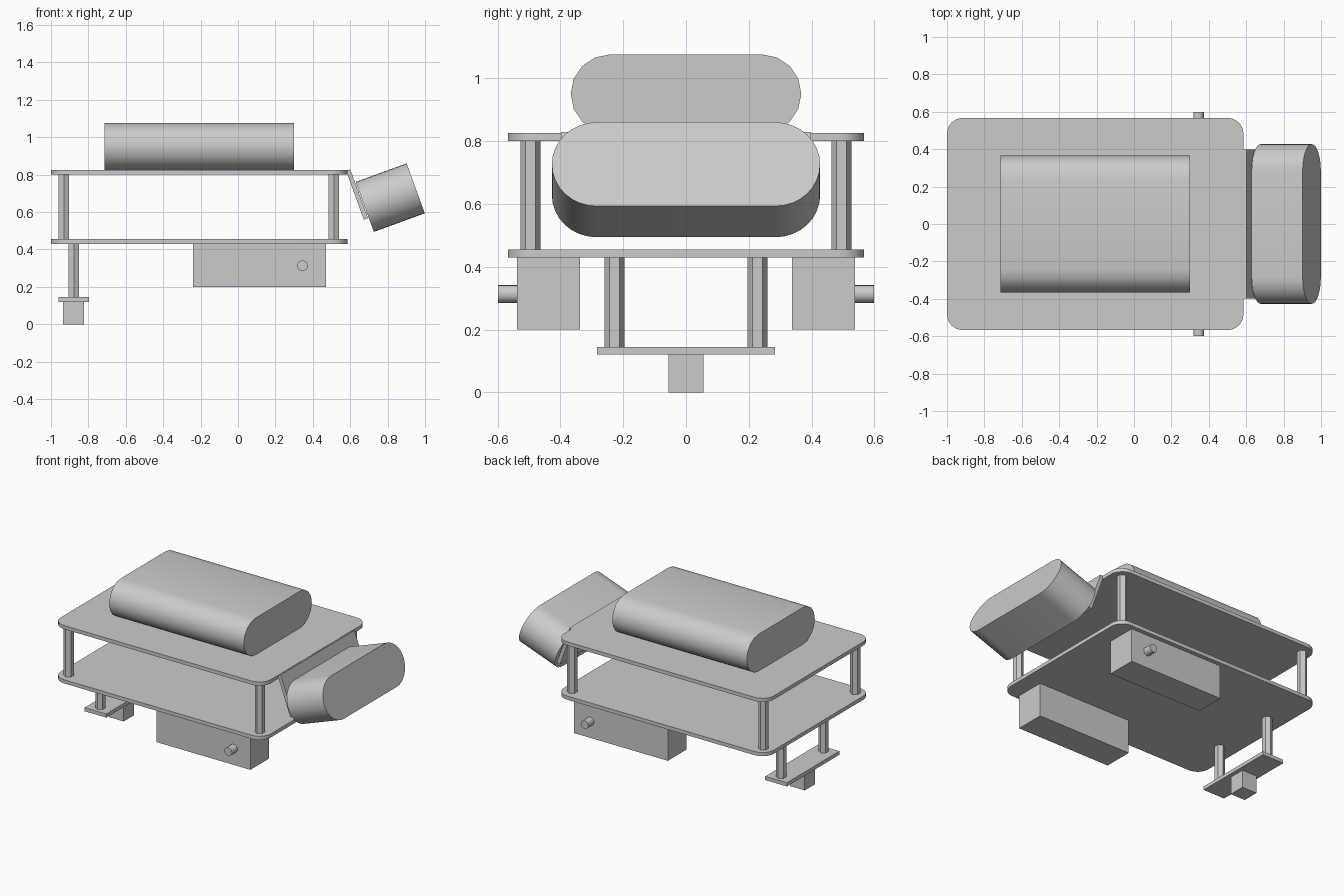
import bpy, bmesh, math
from mathutils import Matrix, Vector

if "Cube" in bpy.data.objects:
    bpy.data.objects.remove(bpy.data.objects["Cube"], do_unlink=True)

GREY = (0.6, 0.6, 0.6, 1)
grey = bpy.data.materials.new("plain grey")
grey.use_nodes = True
grey.diffuse_color = GREY
grey.node_tree.nodes["Principled BSDF"].inputs["Base Color"].default_value = GREY


def rounded(w, h, r, steps):
    """Outline of a rectangle w by h with corner radius r."""
    pts = []
    for k, (sx, sy) in enumerate([(1, 1), (-1, 1), (-1, -1), (1, -1)]):
        for i in range(steps + 1):
            a = math.pi / 2 * (k + i / steps)
            pts.append((sx * (w / 2 - r) + r * math.cos(a),
                        sy * (h / 2 - r) + r * math.sin(a)))
    return pts


def polygon(r, sides):
    """Regular outline with corners on the second axis."""
    return [(r * math.sin(2 * math.pi * i / sides), r * math.cos(2 * math.pi * i / sides))
            for i in range(sides)][::-1]


def prism(name, outline, depth, centre, turn=Matrix(), smooth=False):
    """Extrude an outline along local z, centred, then turn and place it."""
    bm = bmesh.new()
    base = bm.faces.new([bm.verts.new((x, y, -depth / 2)) for x, y in outline])
    out = bmesh.ops.extrude_face_region(bm, geom=[base])
    top = [g for g in out["geom"] if isinstance(g, bmesh.types.BMVert)]
    bmesh.ops.translate(bm, verts=top, vec=(0, 0, depth))
    bmesh.ops.remove_doubles(bm, verts=bm.verts, dist=1e-5)
    bmesh.ops.recalc_face_normals(bm, faces=bm.faces)
    bm.transform(turn)
    me = bpy.data.meshes.new(name)
    bm.to_mesh(me)
    bm.free()
    me.materials.append(grey)
    ob = bpy.data.objects.new(name, me)
    ob.location = centre
    bpy.context.collection.objects.link(ob)
    if smooth:
        bpy.ops.object.select_all(action="DESELECT")
        ob.select_set(True)
        bpy.context.view_layer.objects.active = ob
        bpy.ops.object.shade_smooth_by_angle(angle=math.radians(30))
    return ob


def box(name, lo, hi, turn=Matrix()):
    lo, hi = Vector(lo), Vector(hi)
    x, y, z = (hi - lo) / 2
    return prism(name, [(x, y), (-x, y), (-x, -y), (x, -y)], 2 * z, (lo + hi) / 2, turn)


# Local z -> x, local x -> y, local y -> z
ALONG_X = Matrix(((0, 0, 1, 0), (1, 0, 0, 0), (0, 1, 0, 0), (0, 0, 0, 1)))
TILT = Matrix.Rotation(math.radians(-20), 4, "Y")

# Two chassis decks
for name, z in (("lower_deck", 0.4425), ("upper_deck", 0.8125)):
    prism(name, rounded(1.585, 1.134, 0.085, 8), 0.025, (-0.2075, 0, z), smooth=True)

# Hexagonal standoffs
hexagon = polygon(0.032, 6)
for side, s in (("left", 1), ("right", -1)):
    prism(f"rear_standoff_{side}", hexagon, 0.345, (-0.931, s * 0.495, 0.6275))
    prism(f"front_standoff_{side}", hexagon, 0.345, (0.512, s * 0.495, 0.6275))
    prism(f"caster_standoff_{side}", hexagon, 0.285, (-0.878, s * 0.228, 0.2875))

    # Motor with its output shaft
    y0, y1 = sorted((s * 0.337, s * 0.538))
    box(f"motor_{side}", (-0.24, y0, 0.20), (0.47, y1, 0.43))
    prism(f"motor_shaft_{side}", polygon(0.028, 24), 0.061, (0.345, s * 0.5685, 0.313),
          Matrix.Rotation(math.pi / 2, 4, "X"), True)

# Caster
box("caster_plate", (-0.959, -0.283, 0.12), (-0.796, 0.283, 0.145))
box("caster_block", (-0.935, -0.056, 0), (-0.823, 0.056, 0.12))

# Battery pack on the upper deck
prism("battery_pack", rounded(0.734, 0.251, 0.1255, 4), 1.015, (-0.2075, 0, 0.9505),
      ALONG_X, True)

# Tilted sensor housing on its bracket
box("sensor_bracket", (0.6245, -0.398, 0.555), (0.6485, 0.398, 0.833), TILT)
prism("sensor_housing", rounded(0.854, 0.284, 0.142, 8), 0.29, (0.814, 0, 0.677),
      TILT @ ALONG_X, True)
